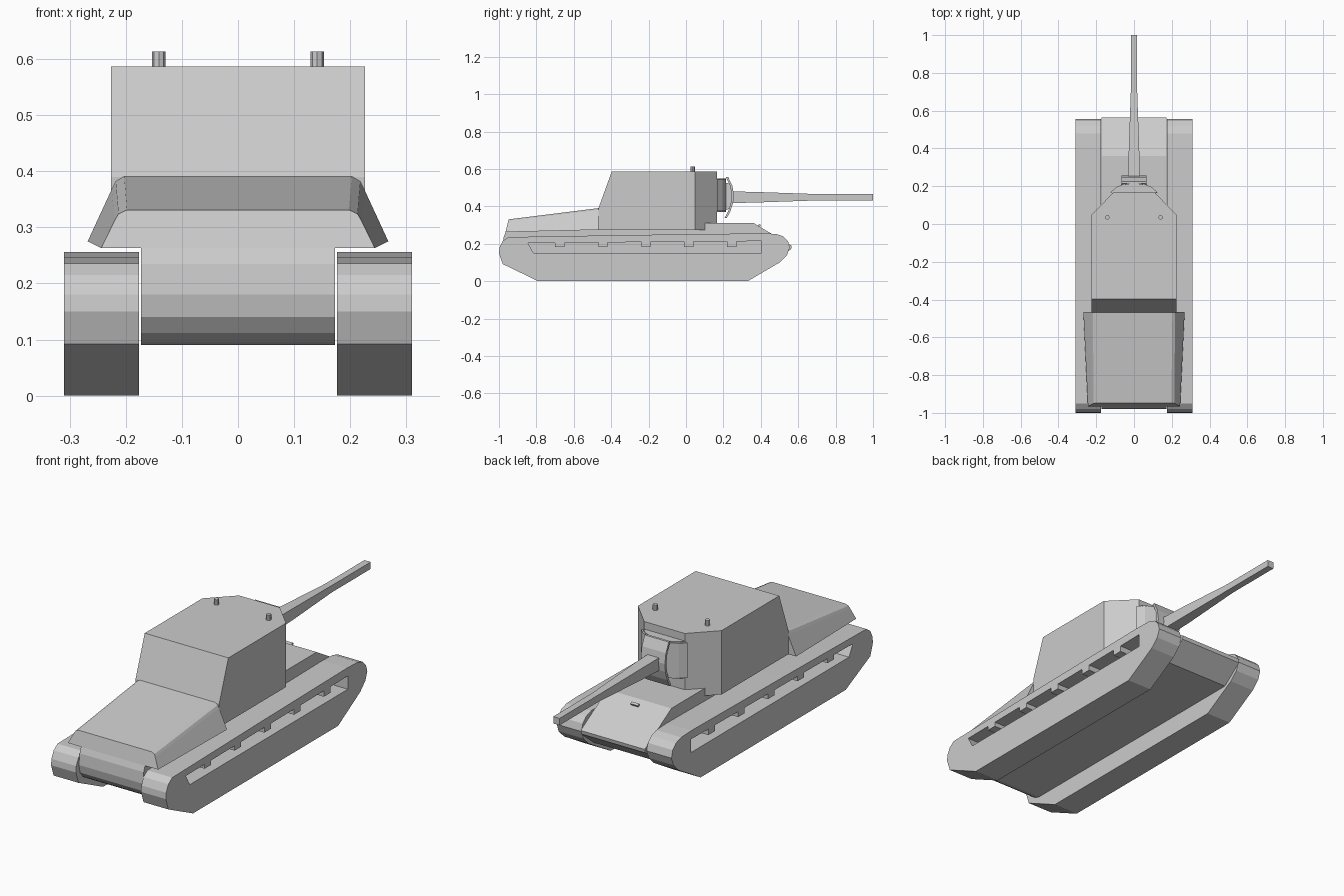
import bpy, bmesh
from mathutils import Vector

if "Cube" in bpy.data.objects:
    bpy.data.objects.remove(bpy.data.objects["Cube"])


def make(name, verts, faces):
    me = bpy.data.meshes.new(name)
    me.from_pydata(verts, [], faces)
    bm = bmesh.new()
    bm.from_mesh(me)
    bmesh.ops.recalc_face_normals(bm, faces=bm.faces)
    bm.to_mesh(me)
    bm.free()
    ob = bpy.data.objects.new(name, me)
    bpy.context.collection.objects.link(ob)
    return ob


def loft(name, rings):
    """Skin equal-length rings of points and cap both ends."""
    n = len(rings[0])
    verts = [p for r in rings for p in r]
    faces = [list(range(n)), list(range(len(verts) - n, len(verts)))]
    for k in range(len(rings) - 1):
        for i in range(n):
            j = (i + 1) % n
            faces.append([k * n + i, k * n + j, (k + 1) * n + j, (k + 1) * n + i])
    return make(name, verts, faces)


def side_profile(name, pts, x0, x1):
    return loft(name, [[(x, y, z) for y, z in pts] for x in (x0, x1)])


def plan_profile(name, pts, z0, z1):
    return loft(name, [[(x, y, z) for x, y in pts] for z in (z0, z1)])


def mirrored(pts):
    return pts + [(-x, v) for x, v in reversed(pts) if x != 0]


# Track units with the recessed mud-chute slot
track_pts = [(-0.79, 0), (0.33, 0), (0.50, 0.10), (0.54, 0.14), (0.555, 0.18),
             (0.545, 0.215), (0.52, 0.24), (0.48, 0.253), (0.40, 0.256),
             (-0.30, 0.247), (-0.95, 0.236), (-0.98, 0.215), (-0.997, 0.18),
             (-1.0, 0.15), (-0.98, 0.092)]
track = side_profile("track_unit", track_pts, 0.176, 0.31)
slot = [(-0.815, 0.15), (0.405, 0.15), (0.405, 0.215)]
for y in (0.245, 0.015, -0.214, -0.444, -0.675):
    top = 0.211 + 0.008 * y
    slot += [(y + 0.025, top), (y + 0.025, 0.184), (y - 0.025, 0.184), (y - 0.025, top)]
slot.append((-0.845, 0.204))
cutter = side_profile("slot_cutter", slot, 0.225, 0.35)
cutter.hide_render = True
mod = track.modifiers.new("slot", 'BOOLEAN')
mod.operation, mod.object, mod.solver = 'DIFFERENCE', cutter, 'EXACT'
track.modifiers.new("mirror", 'MIRROR')
bpy.context.view_layer.objects.active = track
for m in ("slot", "mirror"):
    bpy.ops.object.modifier_apply(modifier=m)
bpy.data.objects.remove(cutter)

# Hull between the tracks
side_profile("hull", [(-0.90, 0.09), (0.46, 0.09), (0.562, 0.172), (0.565, 0.19),
                      (0.36, 0.312), (-0.46, 0.312), (-0.95, 0.30), (-0.975, 0.235),
                      (-0.98, 0.18), (-0.972, 0.14), (-0.95, 0.112), (-0.925, 0.096)],
             -0.173, 0.173)

# Engine deck, flaring towards its lower edge
rear = mirrored([(0.244, 0.263), (0.220, 0.312), (0.213, 0.324), (0.198, 0.331)])
front = mirrored([(0.268, 0.275), (0.225, 0.368), (0.218, 0.382), (0.203, 0.391)])
loft("engine_deck", [[(x, -0.948 - 0.25 * (0.331 - z), z) for x, z in rear],
                     [(x, -0.467, z) for x, z in front]])

# Turret: chamfered front, rear wall leaning in above the deck
levels = ((0.275, -0.468), (0.39, -0.468), (0.587, -0.397))
loft("turret", [[(x, y, z) for x, y in mirrored([(0.226, back), (0.226, 0.048), (0.11, 0.166)])]
                for z, back in levels])

# Gun mantlet: upright curved drum, then a curved shield
plan_profile("mantlet_drum", mirrored([(0.105, 0.15), (0.105, 0.178), (0.08, 0.196),
                                       (0.045, 0.21), (0.015, 0.215)]), 0.37, 0.55)
plan_profile("mantlet_plate", mirrored([(0.125, 0.167), (0.095, 0.195), (0.05, 0.214),
                                        (0.045, 0.204), (0.09, 0.185), (0.115, 0.162)]), 0.375, 0.545)
arc = [(0.218, 0.338), (0.238, 0.375), (0.252, 0.42), (0.256, 0.46), (0.248, 0.51), (0.226, 0.556)]
side_profile("mantlet_shield", arc + [(y - 0.012, z) for y, z in reversed(arc)], -0.065, 0.065)
side_profile("mantlet_neck", [(0.20, 0.375), (0.236, 0.39), (0.25, 0.43), (0.25, 0.47),
                              (0.238, 0.52), (0.20, 0.53)], -0.04, 0.04)

# Gun barrel, square in section
loft("gun_barrel", [[(a * r, y, 0.449 + b * r) for a, b in ((-1, -1), (1, -1), (1, 1), (-1, 1))]
                    for y, r in ((0.21, 0.031), (0.25, 0.031), (0.38, 0.028), (0.70, 0.017), (1.0, 0.017))])

# Roof periscopes
for s in (-1, 1):
    bpy.ops.mesh.primitive_cylinder_add(vertices=8, radius=0.012, depth=0.036,
                                        location=(s * 0.141, 0.035, 0.595))
    bpy.context.object.name = "periscope"

# Driver's visor on the sloping front plate
bpy.ops.mesh.primitive_cube_add(size=1, location=(0, 0.392, 0.296), rotation=(-0.54, 0, 0))
visor = bpy.context.object
visor.name = "driver_visor"
visor.scale = (0.04, 0.012, 0.016)
